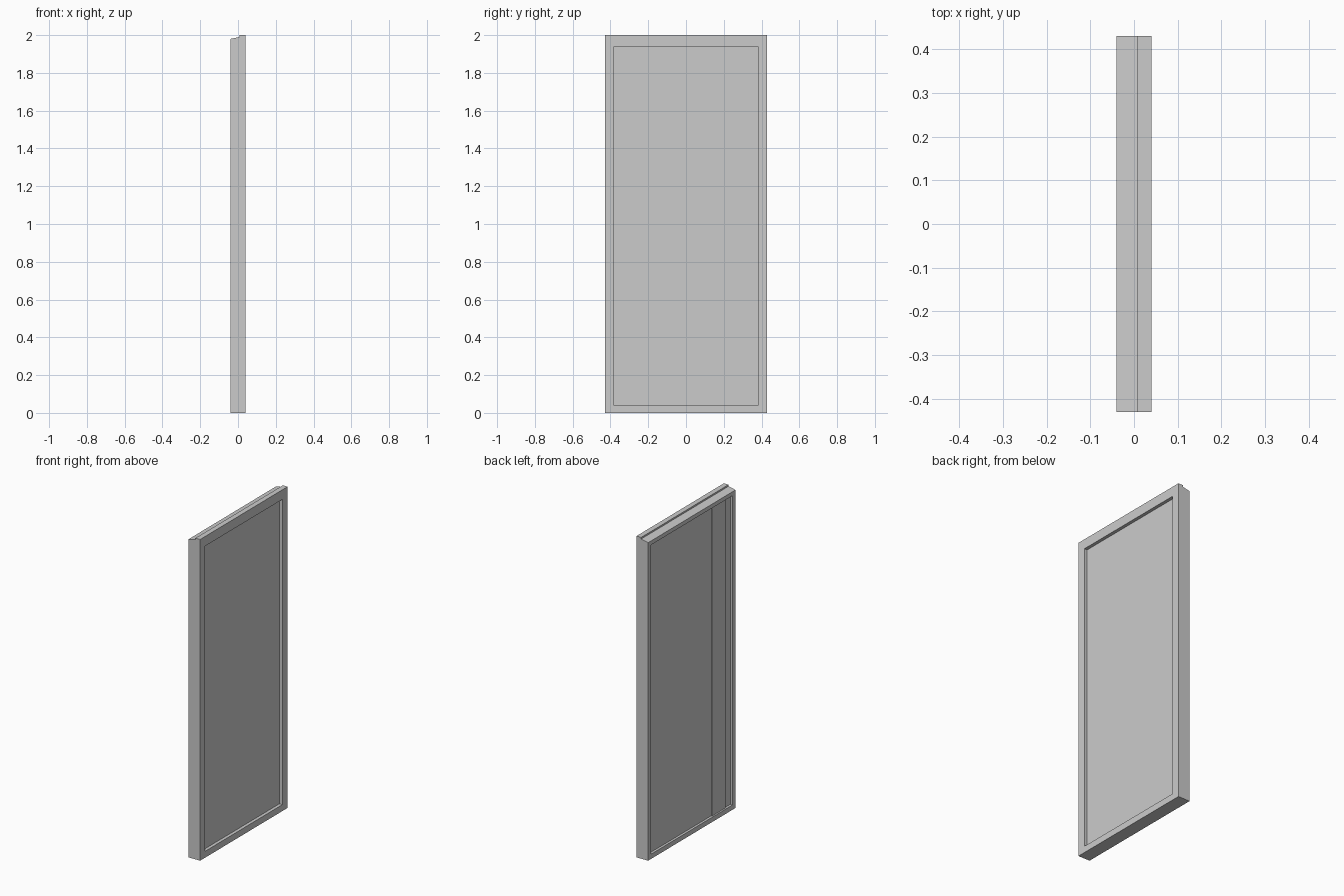
import bpy

if "Cube" in bpy.data.objects:
    bpy.data.objects.remove(bpy.data.objects["Cube"], do_unlink=True)

grey = bpy.data.materials.new("plain grey")
grey.use_nodes = True
colour = (0.6, 0.6, 0.6, 1)
grey.diffuse_color = colour
grey.node_tree.nodes["Principled BSDF"].inputs["Base Color"].default_value = colour


def extrude(name, profile, y0, y1):
    """Prism with an (x, z) profile running along y."""
    n = len(profile)
    verts = [(x, y, z) for y in (y0, y1) for x, z in profile]
    faces = [list(range(n)), list(range(2 * n - 1, n - 1, -1))]
    for i in range(n):
        j = (i + 1) % n
        faces.append([j, i, i + n, j + n])
    mesh = bpy.data.meshes.new(name)
    mesh.from_pydata(verts, [], faces)
    mesh.materials.append(grey)
    obj = bpy.data.objects.new(name, mesh)
    bpy.context.collection.objects.link(obj)
    return obj


def box(name, x0, x1, y0, y1, z0, z1):
    return extrude(name, [(x0, z0), (x1, z0), (x1, z1), (x0, z1)], y0, y1)


# Frame with a sloped, stepped top edge
frame = extrude("door_frame", [(-0.04, 0), (0.04, 0), (0.04, 2), (0.008, 2),
                               (0.008, 1.99), (-0.04, 1.98)], -0.43, 0.43)

# Shallow pockets on both broad sides
pockets = [box("right_pocket_cutter", -0.04 + 0.06, 0.1, -0.38, 0.38, 0.04, 1.94),
           box("left_pocket_cutter", -0.1, -0.025, -0.4, 0.4, 0.03, 1.955)]
for cutter in pockets:
    cutter.hide_render = True
    cutter.hide_set(True)
    cut = frame.modifiers.new(cutter.name, 'BOOLEAN')
    cut.operation = 'DIFFERENCE'
    cut.solver = 'EXACT'
    cut.object = cutter

# Upright strip on the panel in the left pocket
box("panel_strip", -0.03, -0.02, -0.345, -0.215, 0.03, 1.955)
